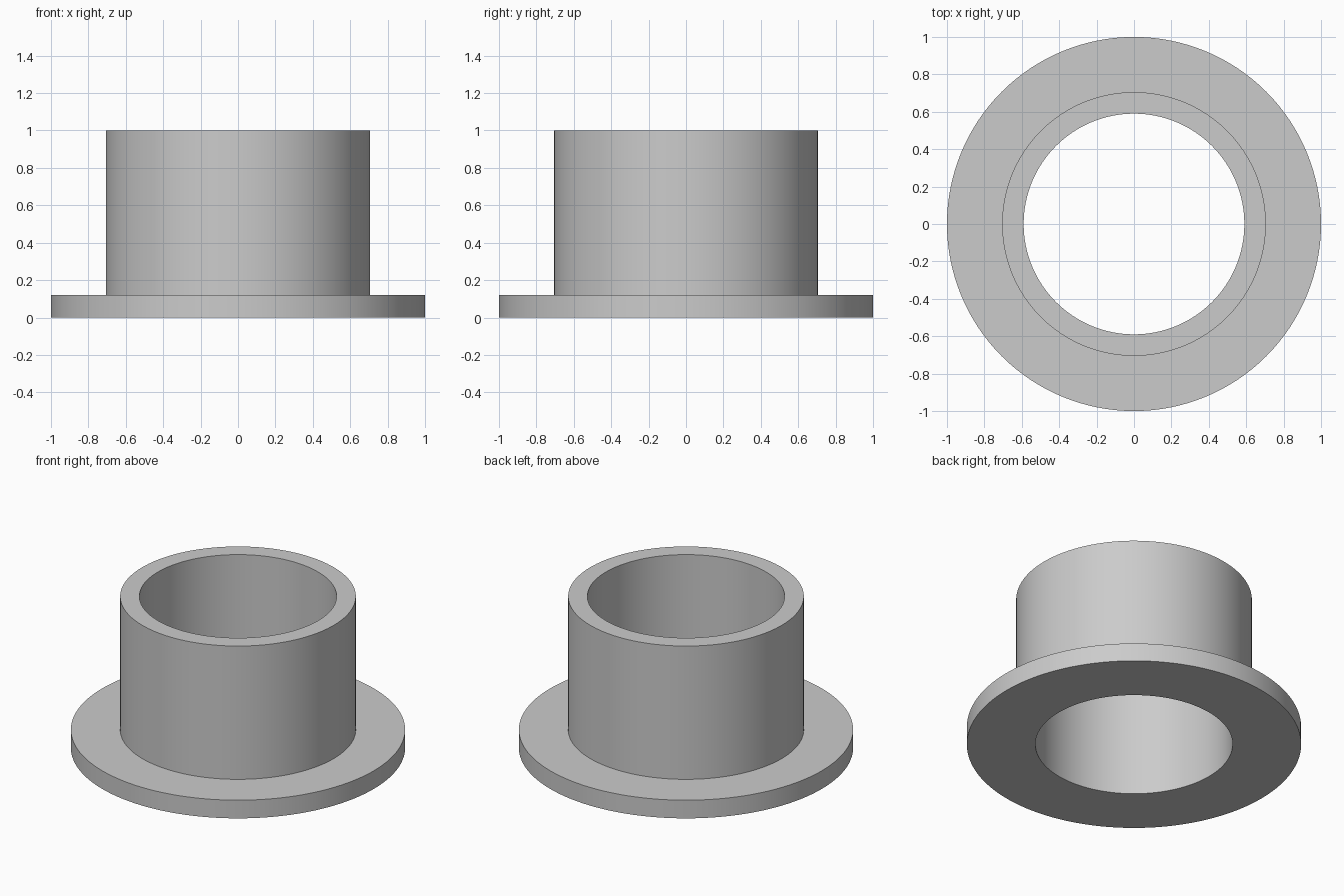
import bpy
import bmesh
import math

cube = bpy.data.objects.get("Cube")
if cube:
    bpy.data.objects.remove(cube, do_unlink=True)

SEGMENTS = 128
BORE, SLEEVE, FLANGE = 0.59, 0.705, 1.0      # radii
FLANGE_TOP, HEIGHT = 0.12, 1.0

# Plain grey material
grey = bpy.data.materials.new("light_grey")
grey.use_nodes = True
colour = (0.6, 0.6, 0.6, 1)
grey.diffuse_color = colour
grey.node_tree.nodes["Principled BSDF"].inputs["Base Color"].default_value = colour

# Closed cross-section of the flanged sleeve, as (radius, height)
profile = [(BORE, 0), (FLANGE, 0), (FLANGE, FLANGE_TOP),
           (SLEEVE, FLANGE_TOP), (SLEEVE, HEIGHT), (BORE, HEIGHT)]

# Revolve the cross-section around the vertical axis
bm = bmesh.new()
verts = [bm.verts.new((r, 0, z)) for r, z in profile]
edges = [bm.edges.new((v, verts[(i + 1) % len(verts)])) for i, v in enumerate(verts)]
bmesh.ops.spin(bm, geom=verts + edges, cent=(0, 0, 0), axis=(0, 0, 1),
               angle=math.tau, steps=SEGMENTS, use_merge=False)
bmesh.ops.remove_doubles(bm, verts=bm.verts, dist=0.0001)
bmesh.ops.recalc_face_normals(bm, faces=bm.faces)

mesh = bpy.data.meshes.new("flanged_bushing")
bm.to_mesh(mesh)
bm.free()
mesh.materials.append(grey)
bushing = bpy.data.objects.new("flanged_bushing", mesh)
bpy.context.collection.objects.link(bushing)

# Smooth round walls, sharp rims
bpy.ops.object.select_all(action="DESELECT")
bushing.select_set(True)
bpy.context.view_layer.objects.active = bushing
bpy.ops.object.shade_smooth_by_angle(angle=math.radians(30))
